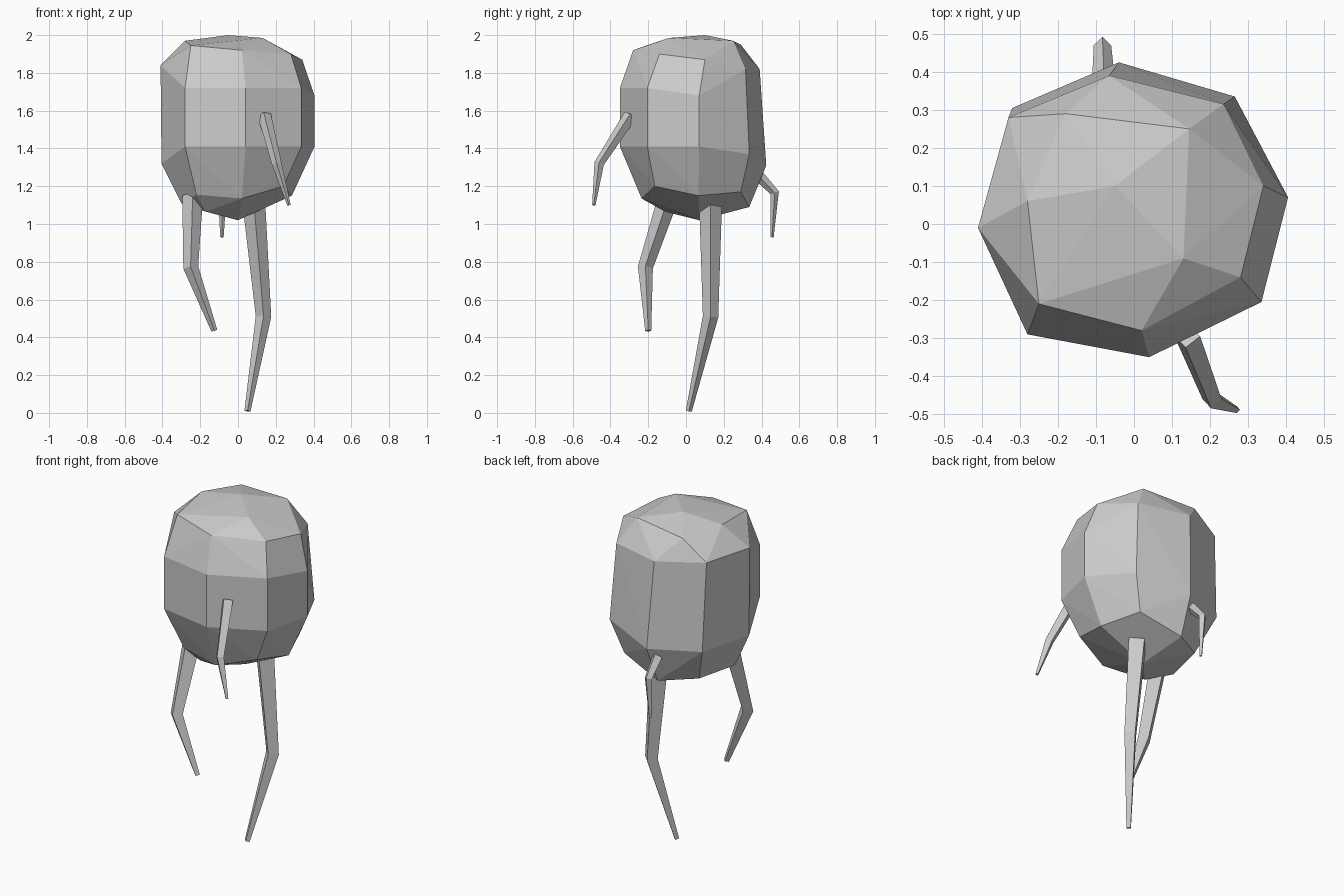
import bpy, bmesh
from math import pi, cos, sin
from mathutils import Vector

cube = bpy.data.objects.get("Cube")
if cube:
    bpy.data.objects.remove(cube, do_unlink=True)

# Single grey colour
grey = bpy.data.materials.new("plain grey")
grey.use_nodes = True
grey.diffuse_color = (0.6, 0.6, 0.6, 1)
grey.node_tree.nodes["Principled BSDF"].inputs["Base Color"].default_value = (0.6, 0.6, 0.6, 1)


def finish(name, bm):
    bmesh.ops.recalc_face_normals(bm, faces=bm.faces[:])
    mesh = bpy.data.meshes.new(name)
    bm.to_mesh(mesh)
    bm.free()
    mesh.materials.append(grey)
    obj = bpy.data.objects.new(name, mesh)
    bpy.context.collection.objects.link(obj)
    return obj


def limb(name, path, radii):
    """Jointed, tapering four-sided limb."""
    bm = bmesh.new()
    pts = [Vector(p) for p in path]
    rings = []
    for i, (p, r) in enumerate(zip(pts, radii)):
        before = (p - pts[i - 1]).normalized() if i else Vector()
        after = (pts[i + 1] - p).normalized() if i + 1 < len(pts) else Vector()
        along = (before + after).normalized()
        side = Vector((0, 1, 0)).cross(along).normalized()
        up = along.cross(side)
        rings.append([bm.verts.new(p + r * (cos(a) * side + sin(a) * up))
                      for a in (k * pi / 2 for k in range(4))])
    for low, high in zip(rings, rings[1:]):
        for k in range(4):
            n = (k + 1) % 4
            bm.faces.new((low[k], low[n], high[n], high[k]))
    bm.faces.new(rings[0])
    bm.faces.new(rings[-1])
    return finish(name, bm)


# Faceted boulder-like body: hull around a few tilted rings
crown = [(-.05, .10, 2), (-.28, .06, 1.97), (-.18, .29, 1.95), (.145, .25, 1.97), (.13, -.09, 1.985)]
shoulder = [(-.25, -.21, 1.945), (.02, -.28, 1.92), (.28, -.14, 1.90), (.34, .10, 1.87),
            (.235, .315, 1.82), (-.065, .39, 1.82), (-.33, .28, 1.84), (-.41, -.01, 1.84)]
front_outline = [(-.28, -.29), (.04, -.35), (.335, -.205), (.405, .07)]
front_side = [(x, y, z) for (x, y), z in zip(front_outline, (1.72, 1.72, 1.72, 1.68))]
front_side += [(x, y, 1.41) for x, y in front_outline]
back_side = [(.265, .335, 1.37), (-.04, .425, 1.31), (-.32, .305, 1.32), (-.405, -.01, 1.32)]
base = [(-.22, -.19, 1.155), (.02, -.235, 1.135), (.24, -.165, 1.2), (.285, .066, 1.15),
        (.2, .29, 1.17), (-.05, .335, 1.09), (-.24, .22, 1.11), (-.30, -.03, 1.11),
        (-.17, -.11, 1.065), (0, .07, 1.02)]
bm = bmesh.new()
for p in crown + shoulder + front_side + back_side + base:
    bm.verts.new(p)
hull = bmesh.ops.convex_hull(bm, input=bm.verts[:])
bmesh.ops.delete(bm, geom=[v for v in bm.verts if not v.link_faces], context='VERTS')
bmesh.ops.dissolve_limit(bm, angle_limit=0.03, verts=bm.verts[:], edges=bm.edges[:])
finish("body", bm)

# Jointed limbs
limb("right_leg", [(-.24, -.09, 1.15), (-.25, -.215, .77), (-.125, -.2, .435)], (.055, .04, .016))
limb("left_leg", [(.085, .13, 1.1), (.135, .13, .51), (.05, .015, .01)], (.06, .041, .016))
limb("front_arm", [(.14, -.295, 1.575), (.205, -.46, 1.32), (.27, -.488, 1.1)], (.035, .026, .009))
limb("back_arm", [(-.08, .38, 1.26), (-.083, .47, 1.165), (-.085, .455, .93)], (.03, .023, .009))
